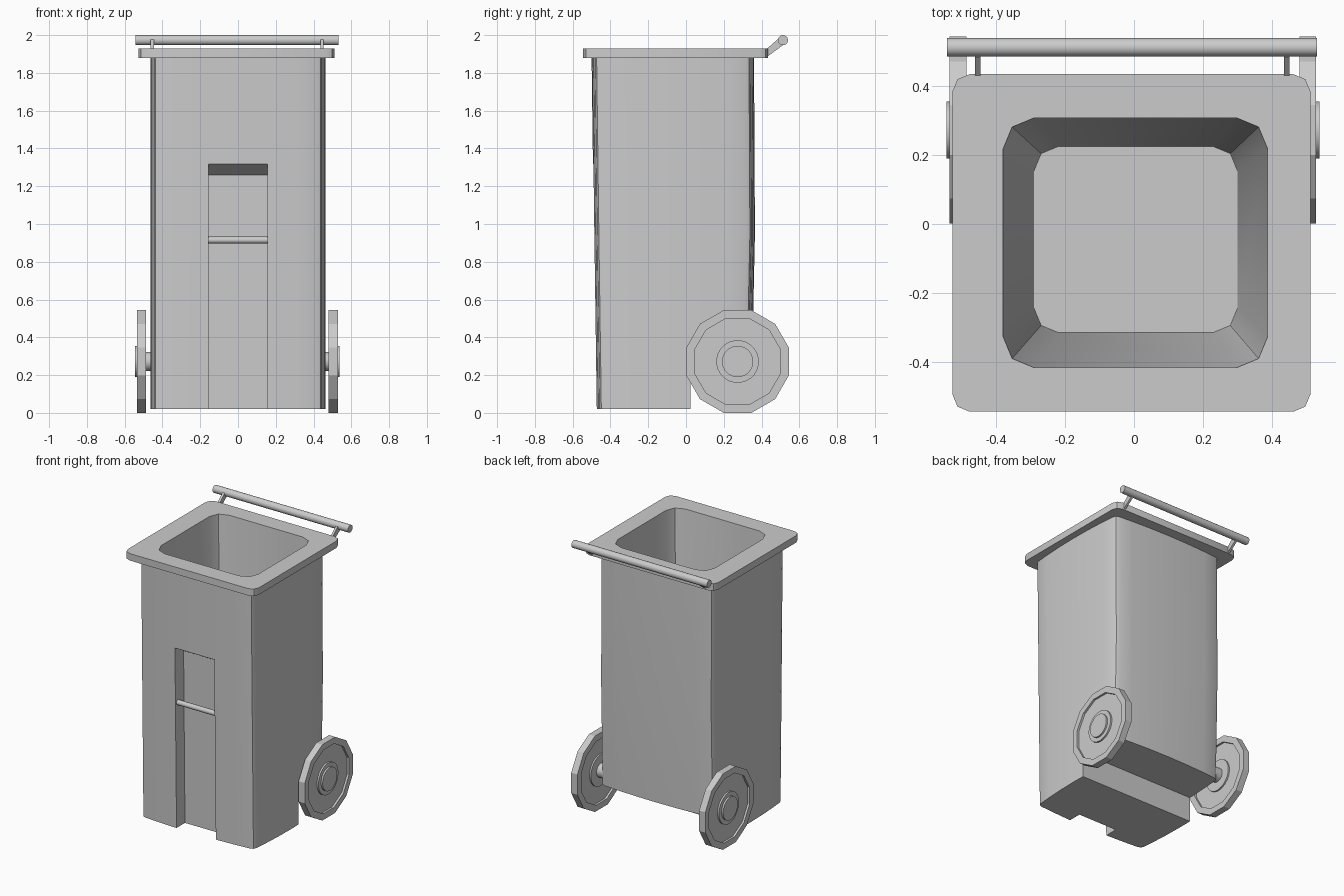
import bpy, bmesh
from math import sin, cos, pi, radians
from mathutils import Matrix, Vector

cube = bpy.data.objects.get("Cube")
if cube:
    bpy.data.objects.remove(cube, do_unlink=True)

grey = bpy.data.materials.new("bin_grey")
grey.use_nodes = True
colour = (0.6, 0.6, 0.6, 1)
grey.diffuse_color = colour
grey.node_tree.nodes["Principled BSDF"].inputs["Base Color"].default_value = colour


def finish(name, bm, smooth=True):
    bmesh.ops.recalc_face_normals(bm, faces=bm.faces)
    mesh = bpy.data.meshes.new(name)
    bm.to_mesh(mesh)
    bm.free()
    ob = bpy.data.objects.new(name, mesh)
    bpy.context.collection.objects.link(ob)
    mesh.materials.append(grey)
    if smooth:
        smooth_shade(ob)
    return ob


def activate(ob):
    bpy.ops.object.select_all(action='DESELECT')
    ob.select_set(True)
    bpy.context.view_layer.objects.active = ob


def smooth_shade(ob):
    activate(ob)
    bpy.ops.object.shade_smooth_by_angle(angle=radians(28))


def loft(name, rings, smooth=True):
    """Skin a list of equal-length point rings and cap both ends."""
    bm = bmesh.new()
    loops = [[bm.verts.new(p) for p in ring] for ring in rings]
    n = len(loops[0])
    for a, b in zip(loops, loops[1:]):
        for i in range(n):
            j = (i + 1) % n
            bm.faces.new((a[i], a[j], b[j], b[i]))
    bm.faces.new(loops[0])
    bm.faces.new(loops[-1])
    return finish(name, bm, smooth)


def section(z, x0, x1, y0, y1, r, bow=0.0):
    """Rounded rectangle at height z, with sides that may bow outward."""
    cx, cy = (x0 + x1) / 2, (y0 + y1) / 2
    hx, hy = (x1 - x0) / 2 - bow, (y1 - y0) / 2 - bow
    pts = []
    for k in range(4):
        sx, sy = ((1, 1), (-1, 1), (-1, -1), (1, -1))[k]
        for s in range(3):
            a = pi / 2 * k + pi / 4 * s
            pts.append((cx + sx * (hx - r) + r * cos(a), cy + sy * (hy - r) + r * sin(a), z))
        if bow:
            for t in (-0.75, -0.4, 0, 0.4, 0.75):
                d = bow * (1 - t * t)
                u, v = ((-t * (hx - r), hy + d), (-hx - d, -t * (hy - r)),
                        (t * (hx - r), -hy - d), (hx + d, t * (hy - r)))[k]
                pts.append((cx + u, cy + v, z))
    return pts


def lathe(name, profile, sides, x, y, z, side=1):
    """Revolve (offset, radius) pairs around an axis parallel to x."""
    rings = []
    for off, r in profile:
        rings.append([(x + side * off, y + r * cos(a), z + r * sin(a))
                      for a in (2 * pi * (i + 0.5) / sides for i in range(sides))])
    return loft(name, rings)


def prism(name, outline, x0, x1, smooth=False):
    """Extrude a (y, z) outline from x0 to x1."""
    return loft(name, [[(x, y, z) for y, z in outline] for x in (x0, x1)], smooth)


def cut(ob, cutter):
    mod = ob.modifiers.new("cut", 'BOOLEAN')
    mod.operation, mod.solver, mod.object = 'DIFFERENCE', 'EXACT', cutter
    activate(ob)
    bpy.ops.object.modifier_apply(modifier=mod.name)


# Bin body and rim
body = loft("bin_body", [
    section(0.02, -0.463, 0.463, -0.475, 0.345, 0.03, 0.018),
    section(0.95, -0.463, 0.463, -0.488, 0.365, 0.03, 0.018),
    section(1.89, -0.463, 0.463, -0.50, 0.36, 0.03, 0.018)], False)
rim = loft("rim", [section(z, -0.527, 0.512, -0.545, 0.435, 0.05)
                   for z in (1.88, 1.93)], False)

# Cutters: cavity, front groove, rear wheel step
cavity = loft("cavity_cutter", [
    section(0.33, -0.29, 0.30, -0.315, 0.225, 0.07),
    section(1.93, -0.38, 0.388, -0.417, 0.308, 0.09),
    section(1.99, -0.38, 0.388, -0.417, 0.308, 0.09)], False)
groove = prism("groove_cutter", [(-0.70, -0.1), (-0.375, -0.1), (-0.392, 1.26),
                                 (-0.495, 1.32), (-0.70, 1.44)], -0.157, 0.155)
step = prism("step_cutter", [(0.025, -0.1), (0.6, -0.1), (0.6, 0.2), (0.025, 0.2)], -0.7, 0.7)
for cutter in (cavity, groove, step):
    cut(body, cutter)
cut(rim, cavity)
for cutter in (cavity, groove, step):
    bpy.data.objects.remove(cutter, do_unlink=True)
smooth_shade(body)
smooth_shade(rim)

# Lift bar across the front groove
lathe("lift_bar", [(-0.16, 0.018), (0.16, 0.018)], 16, 0, -0.455, 0.915)

# Rear push handle with two brackets
lathe("push_handle", [(-0.537, 0.027), (0.537, 0.027)], 16, -0.006, 0.513, 1.973)
for label, x in (("right", -0.454), ("left", 0.444)):
    prism("handle_bracket_" + label, [(0.425, 1.925), (0.485, 1.978), (0.525, 1.955),
                                      (0.425, 1.882)], x - 0.008, x + 0.008)

# Axle, wheels and hubs
mid = -0.003
axle_y, axle_z = 0.273, 0.272
lathe("axle", [(-0.49, 0.05), (0.49, 0.05)], 24, mid, axle_y, axle_z)
for label, side in (("right", -1), ("left", 1)):
    lathe("wheel_" + label, [(0.498, 0.1), (0.498, 0.236), (0.483, 0.236), (0.483, 0.2816),
                             (0.532, 0.2816), (0.532, 0.236), (0.517, 0.236), (0.517, 0.1)],
          12, mid, axle_y, axle_z, side)
    lathe("hub_" + label, [(0.487, 0.083), (0.487, 0.113), (0.529, 0.113), (0.529, 0.083),
                           (0.541, 0.083)], 24, mid, axle_y, axle_z, side)
